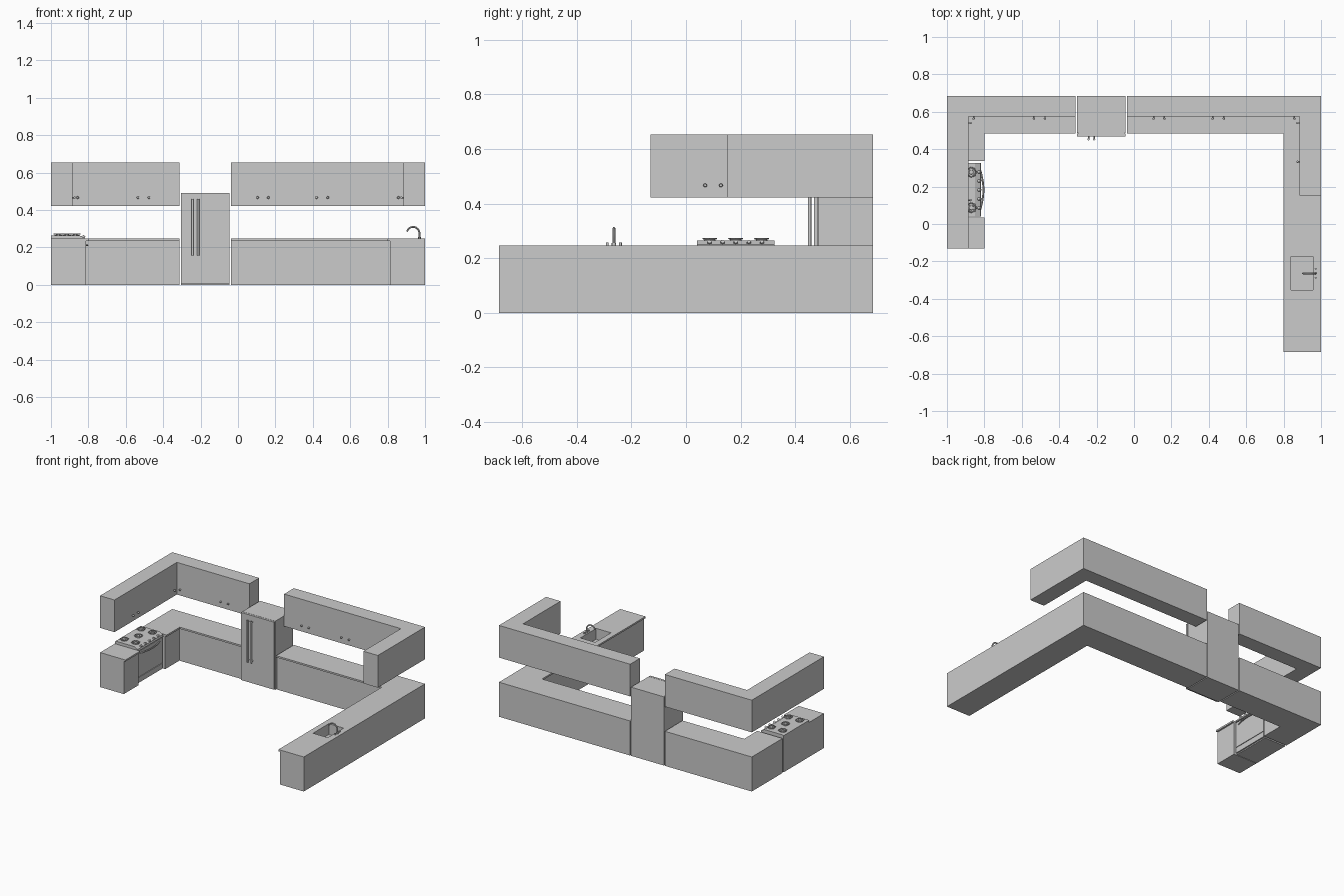
import bpy, bmesh, math
from mathutils import Vector

if "Cube" in bpy.data.objects:
    bpy.data.objects.remove(bpy.data.objects["Cube"])


def finish(name, bm, smooth=False):
    bmesh.ops.recalc_face_normals(bm, faces=bm.faces)
    me = bpy.data.meshes.new(name)
    bm.to_mesh(me)
    bm.free()
    ob = bpy.data.objects.new(name, me)
    bpy.context.collection.objects.link(ob)
    if smooth:
        bpy.ops.object.select_all(action='DESELECT')
        ob.select_set(True)
        bpy.context.view_layer.objects.active = ob
        bpy.ops.object.shade_smooth_by_angle(angle=math.radians(40))
    return ob


def prism(name, pts, offset):
    """Extrude a closed outline of 3D points along an offset."""
    bm = bmesh.new()
    f = bm.faces.new([bm.verts.new(p) for p in pts])
    r = bmesh.ops.extrude_face_region(bm, geom=[f])
    vs = [v for v in r['geom'] if isinstance(v, bmesh.types.BMVert)]
    bmesh.ops.translate(bm, verts=vs, vec=offset)
    return finish(name, bm)


def slab(name, outline, z0, z1):
    return prism(name, [(x, y, z0) for x, y in outline], (0, 0, z1 - z0))


def box(name, x0, x1, y0, y1, z0, z1):
    return slab(name, [(x0, y0), (x1, y0), (x1, y1), (x0, y1)], z0, z1)


def rod(name, a, b, r1, r2=None, seg=16):
    """Cylinder or cone between two points."""
    a, b = Vector(a), Vector(b)
    bm = bmesh.new()
    bmesh.ops.create_cone(bm, cap_ends=True, segments=seg, radius1=r1,
                          radius2=r1 if r2 is None else r2, depth=(b - a).length)
    bm.transform((b - a).to_track_quat('Z', 'Y').to_matrix().to_4x4())
    bmesh.ops.translate(bm, verts=bm.verts, vec=(a + b) / 2)
    return finish(name, bm, True)


def tube(name, pts, r):
    cu = bpy.data.curves.new(name, 'CURVE')
    cu.dimensions = '3D'
    cu.bevel_depth, cu.bevel_resolution, cu.use_fill_caps = r, 2, True
    sp = cu.splines.new('POLY')
    sp.points.add(len(pts) - 1)
    for p, co in zip(sp.points, pts):
        p.co = (*co, 1)
    ob = bpy.data.objects.new(name, cu)
    bpy.context.collection.objects.link(ob)
    bpy.ops.object.select_all(action='DESELECT')
    ob.select_set(True)
    bpy.context.view_layer.objects.active = ob
    bpy.ops.object.convert(target='MESH')
    bpy.ops.object.shade_smooth_by_angle()


def cut(ob, cutter):
    m = ob.modifiers.new('cut', 'BOOLEAN')
    m.operation, m.object, m.solver = 'DIFFERENCE', cutter, 'EXACT'
    bpy.ops.object.select_all(action='DESELECT')
    ob.select_set(True)
    bpy.context.view_layer.objects.active = ob
    bpy.ops.object.modifier_apply(modifier=m.name)


def corner(x_in, x_side, y_front, y_end, s, back=0.685):
    """L outline: s=-1 left side, s=1 right side."""
    return [(x_in, back), (s, back), (s, y_end), (s * x_side, y_end),
            (s * x_side, y_front), (x_in, y_front)]


XL, XR, TOP = -0.312, -0.038, 0.247

# Base cabinets and countertops
for part, off, z0, z1 in (('base_cabinet', 0.012, 0, 0.235),
                          ('countertop', 0, 0.235, TOP)):
    xs, yf = 0.8 + off, 0.485 + off
    slab('left_' + part, corner(XL, xs, yf, 0.337, -1), z0, z1)
    box('left_end_' + part, -1, -xs, -0.13, 0.036, z0, z1)
    right = slab('right_' + part, corner(XR, xs, yf, -0.685, 1), z0, z1)
    cutter = box('sink_cutter', 0.84, 0.957, -0.352, -0.174, 0.17, 0.3)
    cut(right, cutter)
    bpy.data.objects.remove(cutter)

# Wall cabinets
slab('left_wall_cabinet', corner(XL, 0.886, 0.575, -0.13, -1), 0.423, 0.653)
slab('right_wall_cabinet', corner(XR, 0.886, 0.575, 0.152, 1), 0.423, 0.653)


# Wall cabinet knobs
def knob(p, d):
    p, d = Vector(p), Vector(d)
    rod('knob_stem', p, p + d * 0.009, 0.004, seg=10)
    rod('knob_head', p + d * 0.008, p + d * 0.016, 0.007, 0.005)


for x in (-0.857, -0.535, -0.476, 0.105, 0.162, 0.42, 0.48, 0.857):
    knob((x, 0.575, 0.467), (0, -1, 0))
for y in (0.07, 0.128, 0.54):
    knob((-0.886, y, 0.467), (1, 0, 0))
for y in (0.333, 0.54):
    knob((0.886, y, 0.467), (-1, 0, 0))

# Fridge with doors and long handles
box('fridge_body', -0.305, -0.045, 0.486, 0.685, 0, 0.491)
box('fridge_door', -0.305, -0.045, 0.469, 0.484, 0.008, 0.491)
box('fridge_seal', -0.298, -0.052, 0.482, 0.488, 0.012, 0.485)
for x in (-0.243, -0.213):
    rod('fridge_handle', (x, 0.453, 0.158), (x, 0.453, 0.458), 0.006)
    for z in (0.17, 0.446):
        rod('fridge_handle_mount', (x, 0.47, z), (x, 0.453, z), 0.004)

# Stove body, oven door and bevelled cooktop
Y0, Y1, YC = 0.04, 0.325, 0.182
box('stove_body', -1, -0.832, Y0, Y1, 0, 0.24)
box('oven_door', -0.832, -0.822, Y0 + 0.003, Y1 - 0.003, 0.05, 0.232)
box('oven_drawer', -0.832, -0.822, Y0 + 0.003, Y1 - 0.003, 0.008, 0.046)
profile = [(-1, 0.238), (-1, 0.262), (-0.995, 0.265), (-0.85, 0.265),
           (-0.822, 0.251), (-0.818, 0.238)]
prism('cooktop', [(x, Y0, z) for x, z in profile], (0, Y1 - Y0, 0))

# Oven handle and stove knobs
tube('oven_handle', [(-0.83 + 0.025 * math.sin(math.pi * i / 12),
                      Y0 + 0.01 + (Y1 - Y0 - 0.02) * i / 12, 0.212)
                     for i in range(13)], 0.005)
for i in range(5):
    y = YC + (i - 2) * 0.048
    rod('stove_knob', (-0.834, y, 0.252), (-0.82, y, 0.262), 0.008, 0.007)

# Burners with grates
for x, y in ((-0.96, 0.087), (-0.96, 0.277), (-0.915, YC),
             (-0.87, 0.087), (-0.87, 0.277)):
    rod('burner_base', (x, y, 0.264), (x, y, 0.268), 0.022, 0.02, 20)
    rod('burner_cap', (x, y, 0.268), (x, y, 0.273), 0.012, 0.011, 20)
    tube('grate_ring', [(x + 0.025 * math.cos(a), y + 0.025 * math.sin(a), 0.272)
                        for a in (math.tau * i / 20 for i in range(21))], 0.0025)
    for i in range(4):
        a = math.pi / 4 + i * math.pi / 2
        c, s = math.cos(a), math.sin(a)
        rod('grate_bar', (x + 0.013 * c, y + 0.013 * s, 0.272),
            (x + 0.03 * c, y + 0.03 * s, 0.272), 0.002, seg=8)

# Gooseneck tap with two side handles
YS = -0.264
arc = [(0.936 + 0.035 * math.cos(a), YS, 0.272 + 0.038 * math.sin(a))
       for a in (math.radians(d) for d in range(0, 161, 16))]
tube('tap_spout', [(0.971, YS, TOP - 0.002)] + arc, 0.005)
rod('tap_base', (0.971, YS, TOP), (0.971, YS, TOP + 0.008), 0.008)
for y in (YS - 0.024, YS + 0.024):
    rod('tap_handle', (0.971, y, TOP - 0.001), (0.971, y, TOP + 0.01), 0.005)
